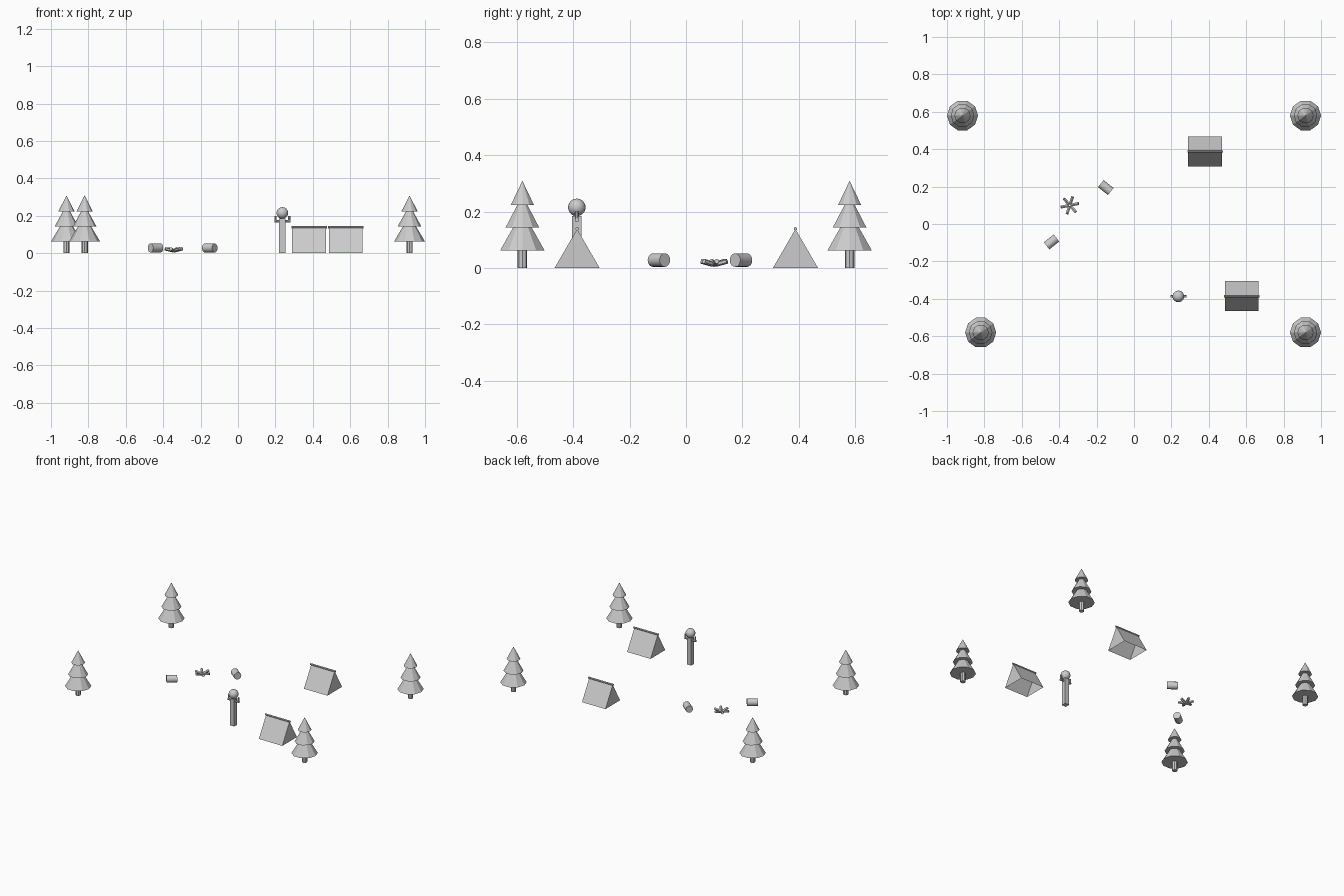
import bpy, bmesh
from math import pi, atan2, cos, sin
from mathutils import Vector

if "Cube" in bpy.data.objects:
    bpy.data.objects.remove(bpy.data.objects["Cube"])


def add_mesh(name, bm, loc=(0, 0, 0)):
    me = bpy.data.meshes.new(name)
    bmesh.ops.recalc_face_normals(bm, faces=bm.faces[:])
    bm.to_mesh(me)
    bm.free()
    ob = bpy.data.objects.new(name, me)
    ob.location = loc
    bpy.context.collection.objects.link(ob)
    return ob


def cone(name, x, y, z0, z1, r0, r1, sides):
    bpy.ops.mesh.primitive_cone_add(vertices=sides, radius1=r0, radius2=r1, depth=z1 - z0,
                                    location=(x, y, (z0 + z1) / 2), rotation=(0, 0, pi / 2))
    bpy.context.object.name = name


def rod(name, a, b, r, sides, smooth=False):
    a, b = Vector(a), Vector(b)
    d = b - a
    bpy.ops.mesh.primitive_cylinder_add(vertices=sides, radius=r, depth=d.length, location=(a + b) / 2,
                                        rotation=d.to_track_quat('Z', 'Y').to_euler())
    bpy.context.object.name = name
    if smooth:
        bpy.ops.object.shade_smooth_by_angle()


# pine trees: trunk and three stacked cones
for x, y in ((-0.917, 0.58), (0.917, 0.58), (-0.82, -0.58), (0.917, -0.58)):
    cone("tree_trunk", x, y, 0, 0.065, 0.017, 0.017, 8)
    for z, h, r in ((0.062, 0.14, 0.083), (0.143, 0.115, 0.063), (0.224, 0.085, 0.043)):
        cone("tree_tier", x, y, z, z + h, r, 0, 10)


# ridge tents: open-bottomed canvas with a ridge pole
def tent(x, y, hx=0.09, hy=0.08, h=0.138):
    bm = bmesh.new()
    ends = [[bm.verts.new(p) for p in ((s * hx, -hy, 0), (s * hx, 0, h), (s * hx, hy, 0))] for s in (-1, 1)]
    for e in ends:
        bm.faces.new(e)
    for i in (0, 1):
        bm.faces.new((ends[0][i], ends[0][i + 1], ends[1][i + 1], ends[1][i]))
    add_mesh("tent_canvas", bm, (x, y, 0))
    rod("tent_ridge_pole", (x - 0.095, y, 0.139), (x + 0.095, y, 0.139), 0.006, 8)


tent(0.38, 0.388)
tent(0.576, -0.386)

# campfire: ring of short sticks
for i in range(6):
    a = i * pi / 3 + 0.2
    c, s = cos(a), sin(a)
    rod("fire_stick", (-0.343 + 0.006 * c, 0.1 + 0.006 * s, 0.013),
        (-0.343 + 0.048 * c, 0.1 + 0.048 * s, 0.024), 0.009, 6)

# log seats
for x, y, s in ((-0.151, 0.195, -1), (-0.441, -0.096, 1)):
    dx, dy = 0.0265, 0.021 * s
    rod("log_seat", (x - dx, y - dy, 0.028), (x + dx, y + dy, 0.028), 0.024, 16, True)

# standing figure: post body, round head, raised arms
px, py = 0.237, -0.387
bpy.ops.mesh.primitive_cube_add(size=1, location=(px, py, 0.0925))
body = bpy.context.object
body.name = "figure_body"
body.scale = (0.033, 0.033, 0.185)
bpy.ops.mesh.primitive_uv_sphere_add(segments=20, ring_count=12, radius=0.031, location=(px, py, 0.215))
bpy.context.object.name = "figure_head"
bpy.ops.object.shade_smooth_by_angle()
for s in (-1, 1):
    rod("figure_arm", (px, py, 0.17), (px + s * 0.043, py, 0.17), 0.007, 8)
    rod("figure_forearm", (px + s * 0.037, py, 0.165), (px + s * 0.037, py, 0.2), 0.006, 8)
